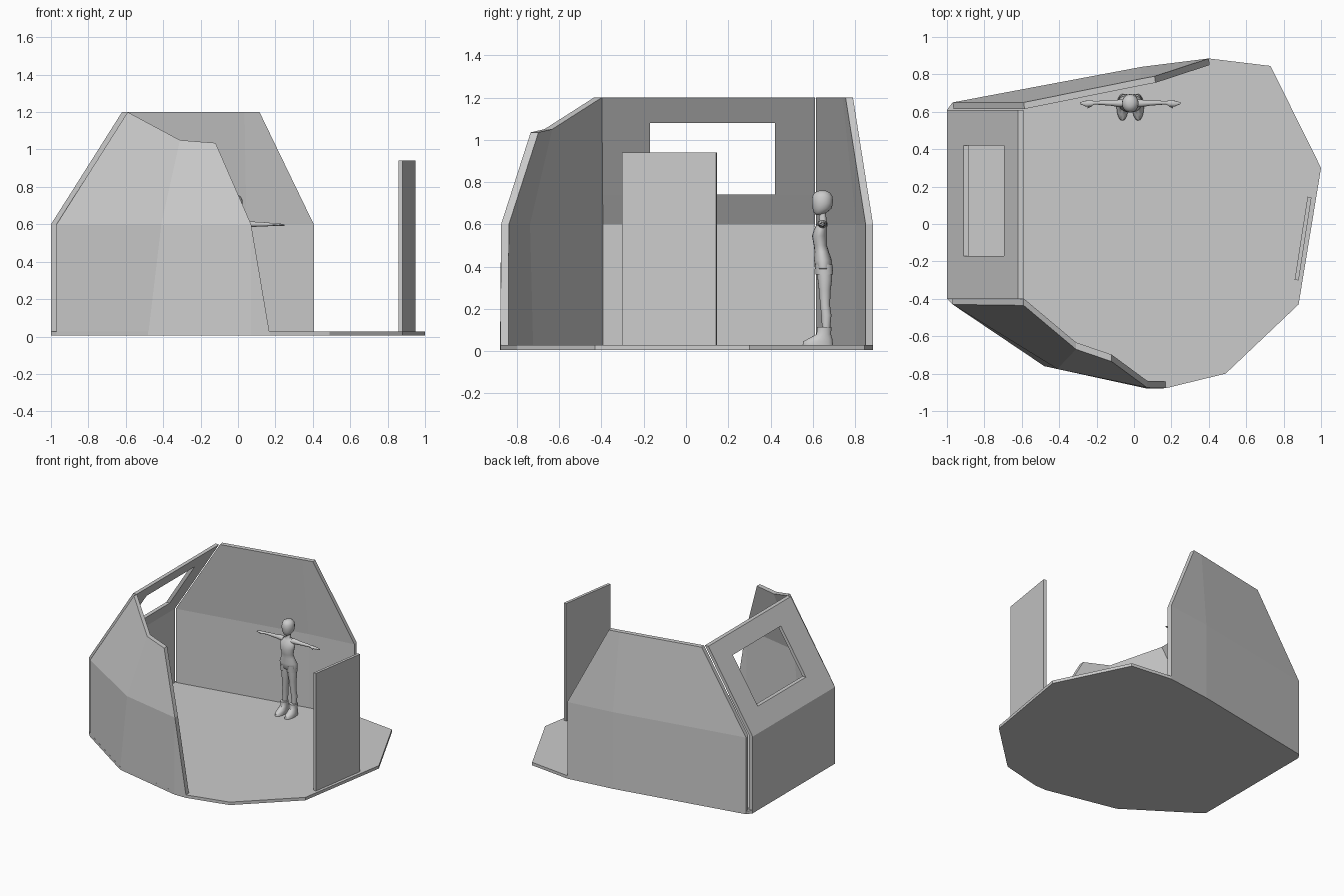
import bpy, bmesh, math
from mathutils import Vector

if "Cube" in bpy.data.objects:
    bpy.data.objects.remove(bpy.data.objects["Cube"])


def finish(name, bm, smooth=False):
    bmesh.ops.recalc_face_normals(bm, faces=bm.faces[:])
    me = bpy.data.meshes.new(name)
    bm.to_mesh(me)
    bm.free()
    ob = bpy.data.objects.new(name, me)
    bpy.context.collection.objects.link(ob)
    if smooth:
        for p in me.polygons:
            p.use_smooth = True
    return ob


def panel(name, pts, faces, offset):
    """Solid panel: faces on the outer points, copied by offset, rim stitched."""
    bm = bmesh.new()
    outer = [bm.verts.new(p) for p in pts]
    inner = [bm.verts.new(Vector(p) + Vector(offset)) for p in pts]
    edges = [(f[i], f[(i + 1) % len(f)]) for f in faces for i in range(len(f))]
    for f in faces:
        bm.faces.new([outer[i] for i in f])
        bm.faces.new([inner[i] for i in reversed(f)])
    for a, b in edges:
        if (b, a) not in edges:
            bm.faces.new([outer[b], outer[a], inner[a], inner[b]])
    for v in [v for v in bm.verts if not v.link_faces]:
        bm.verts.remove(v)
    return finish(name, bm)


def loft(name, rings, axis='Z', n=16, mirror_x=None):
    """Smooth tube through elliptical rings (x, y, z, ra, rb), capped."""
    bm = bmesh.new()
    rows = []
    for x, y, z, ra, rb in rings:
        row = []
        for i in range(n):
            c, s = math.cos(math.tau * i / n), math.sin(math.tau * i / n)
            d = (ra * c, rb * s, 0) if axis == 'Z' else (0, ra * c, rb * s)
            p = Vector((x, y, z)) + Vector(d)
            if mirror_x is not None:
                p.x = 2 * mirror_x - p.x
            row.append(bm.verts.new(p))
        rows.append(row)
    for a, b in zip(rows, rows[1:]):
        for i in range(n):
            j = (i + 1) % n
            bm.faces.new([a[i], a[j], b[j], b[i]])
    bm.faces.new(rows[0])
    bm.faces.new(rows[-1])
    ob = finish(name, bm)
    bpy.context.view_layer.objects.active = ob
    ob.select_set(True)
    bpy.ops.object.shade_smooth_by_angle(angle=math.radians(50))
    ob.select_set(False)
    return ob


# floor slab
outline = [(-1, -.4), (-.97, -.43), (-.48, -.76), (.07, -.88), (.17, -.878), (.49, -.80),
           (.88, -.43), (1, .30), (.73, .845), (.40, .885), (.04, .84), (-.97, .65), (-1, .61)]
panel("floor", [(x, y, .005) for x, y in outline], [tuple(range(len(outline)))], (0, 0, .023))

# left wall with window: grid of cells, one left open
ys = [-.4, -.17, .42, .61]
rows = [(-1, .012), (-1, .6), (-.911, .74), (-.696, 1.08), (-.62, 1.2)]
grid = [(x, y, z) for x, z in rows for y in ys]
cells = [(r * 4 + c, r * 4 + c + 1, r * 4 + c + 5, r * 4 + c + 4)
         for r in range(4) for c in range(3) if (r, c) != (2, 1)]
panel("window_wall", grid, cells, (.03, 0, 0))

# back wall: upright base, upper part leaning in
back = [(x, y, z) for z in (.012, .6) for x, y in ((-.97, .65), (.04, .84), (.40, .885))]
back += [(-.59, .65, 1.2), (.03, .775, 1.2), (.11, .79, 1.2)]
panel("back_wall", back, [(0, 1, 4, 3), (1, 2, 5, 4), (3, 4, 7, 6), (4, 5, 8, 7)], (.005, -.035, 0))

# front wall: stepped, cut-away edge
front = [(-.97, -.43, .012), (-.48, -.76, .012), (.07, -.88, .012), (.17, -.878, .012),
         (-.97, -.43, .6), (-.41, -.775, .6), (.07, -.875, .6),
         (-.59, -.435, 1.2), (-.31, -.67, 1.05), (-.12, -.735, 1.035)]
panel("front_wall", front, [(0, 1, 5, 4), (1, 2, 6, 5), (2, 3, 6), (4, 5, 8, 7), (5, 6, 9, 8)],
      (0, .037, 0))

# door panel
door = [(.88, -.302, .02), (.949, .142, .02), (.949, .142, .94), (.88, -.302, .94)]
panel("door", door, [(0, 1, 2, 3)], (-.021, .004, 0))

# standing figure with arms stretched out
CX = -.02
loft("torso", [(CX, .65, .37, .02, .02), (CX, .65, .39, .068, .04), (CX, .648, .43, .07, .042),
               (CX, .642, .47, .052, .034), (CX, .636, .50, .046, .031), (CX, .632, .545, .058, .036),
               (CX, .638, .58, .062, .03), (CX, .645, .605, .05, .024), (CX, .648, .62, .02, .017),
               (CX, .644, .66, .016, .017)])
loft("head", [(CX, .628, .643, .012, .012), (CX, .635, .655, .028, .03), (CX, .644, .675, .041, .045),
              (CX, .645, .70, .045, .05), (CX, .645, .73, .044, .049), (CX, .645, .75, .033, .036),
              (CX, .645, .759, .014, .016)])
leg = [(.012, .655, .40, .032, .036), (.016, .657, .34, .033, .034), (.018, .657, .29, .027, .028),
       (.022, .658, .22, .021, .023), (.026, .664, .17, .022, .024), (.028, .663, .09, .017, .018)]
shorts = [(.015, .652, .41, .036, .042), (.015, .655, .362, .037, .041)]
boot = [(.028, .655, .115, .027, .034), (.028, .652, .08, .026, .034), (.029, .636, .06, .029, .056),
        (.030, .624, .045, .031, .070), (.030, .624, .028, .031, .072)]
arm = [(.035, .645, .600, .02, .02), (.06, .645, .602, .02, .019), (.10, .646, .60, .014, .014),
       (.15, .648, .60, .012, .012), (.19, .648, .599, .009, .009), (.21, .645, .599, .016, .008),
       (.24, .644, .598, .015, .007), (.268, .646, .595, .005, .004)]
for side, m in (("right", None), ("left", CX)):
    for part, rings, axis in (("leg", leg, 'Z'), ("shorts", shorts, 'Z'), ("boot", boot, 'Z'), ("arm", arm, 'X')):
        loft(f"{side}_{part}", [(x + .012 * (part in ("leg", "shorts", "boot")) + CX, y, z, a, b)
                                for x, y, z, a, b in rings], axis, mirror_x=m)
    # thumb
    loft(f"{side}_thumb", [(CX + .205, .635, .598, .005, .005), (CX + .228, .622, .595, .004, .004)],
         'X', 8, m)
